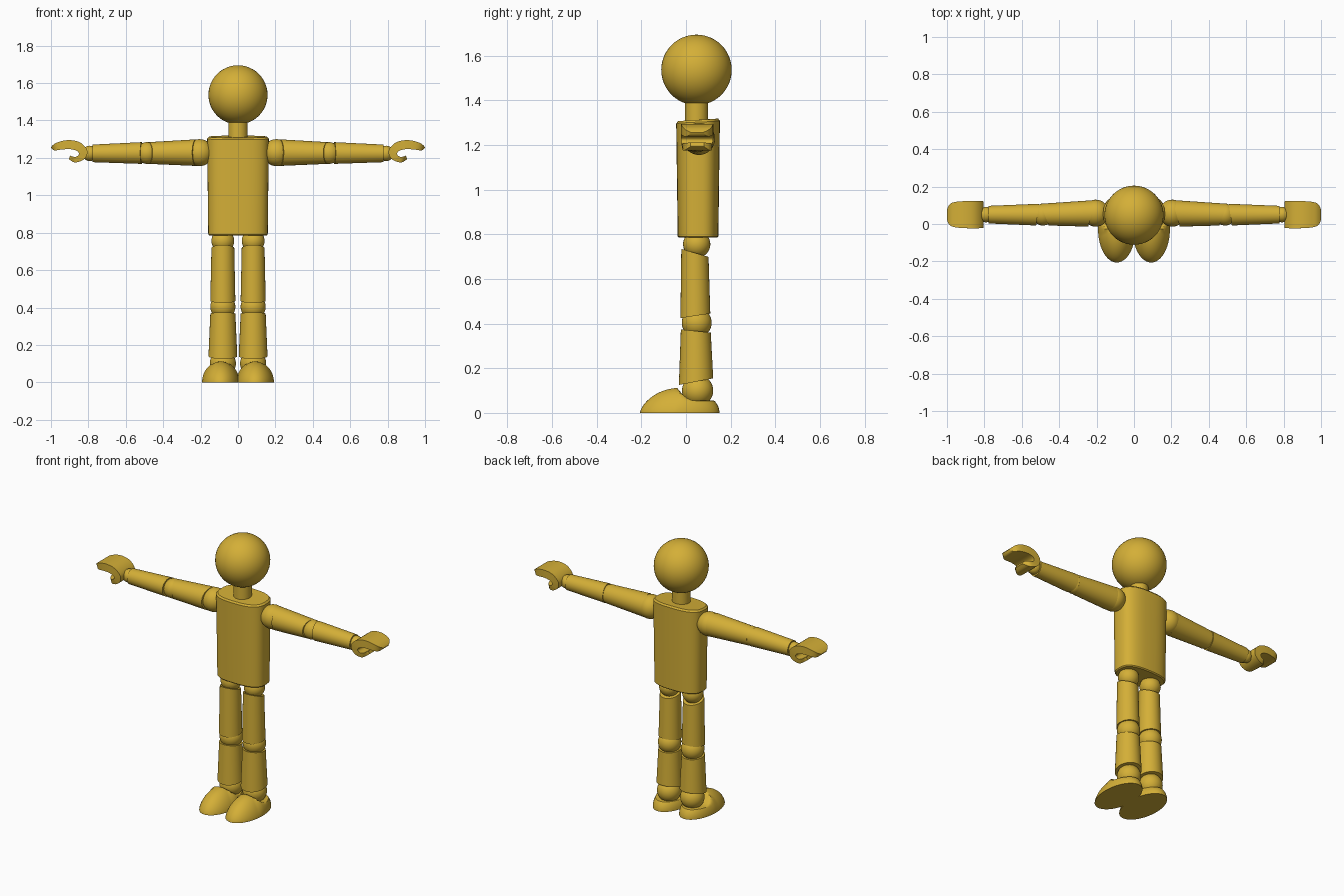
import bpy
import bmesh
from math import sin, cos, pi, sqrt, radians
from mathutils import Matrix, Vector

cube = bpy.data.objects.get("Cube")
if cube:
    bpy.data.objects.remove(cube, do_unlink=True)

gold = bpy.data.materials.new("gold")
gold.use_nodes = True
COLOUR = (0.658, 0.429, 0.038, 1)
gold.diffuse_color = COLOUR
gold.node_tree.nodes["Principled BSDF"].inputs["Base Color"].default_value = COLOUR

SEGMENTS = 48
DEPTH = 0.05  # y of the body's centre line


def finish(name, bm, side=1):
    """Turn a bmesh into a smooth object, flipped across x for the right side."""
    if side < 0:
        bmesh.ops.scale(bm, vec=(-1, 1, 1), verts=bm.verts)
    bmesh.ops.recalc_face_normals(bm, faces=bm.faces)
    mesh = bpy.data.meshes.new(name)
    bm.to_mesh(mesh)
    bm.free()
    for poly in mesh.polygons:
        poly.use_smooth = True
    mesh.set_sharp_from_angle(angle=radians(35))
    mesh.materials.append(gold)
    bpy.context.collection.objects.link(bpy.data.objects.new(name, mesh))


def loft(name, rings, side=1):
    """Skin a row of closed rings and cap both ends."""
    bm = bmesh.new()
    rows = [[bm.verts.new(p) for p in ring] for ring in rings]
    for a, b in zip(rows, rows[1:]):
        for i in range(len(a)):
            j = (i + 1) % len(a)
            bm.faces.new((a[i], a[j], b[j], b[i]))
    bm.faces.new(rows[0])
    bm.faces.new(rows[-1])
    finish(name, bm, side)


def ball(name, centre, radius, side=1):
    bm = bmesh.new()
    bmesh.ops.create_uvsphere(bm, u_segments=SEGMENTS, v_segments=24, radius=radius,
                              matrix=Matrix.Translation(centre))
    finish(name, bm, side)


def angles():
    return [2 * pi * i / SEGMENTS for i in range(SEGMENTS)]


def limb(name, axis, ends, side):
    """Tapered cylinder with slanted ends: (centre, radius, slant) per end."""
    rings = []
    for (x, y, z), r, slant in ends:
        ring = []
        for t in angles():
            c, s = cos(t), sin(t)
            if axis == "x":
                ring.append((x + slant * s, y + r * s, z + r * c))
            else:
                ring.append((x + r * c, y + r * s, z + slant * s))
        rings.append(ring)
    loft(name, rings, side)


def power(v, n):
    return abs(v) ** n * (1 if v > 0 else -1)


# Torso: rounded box section with softened rims and a slightly sloping top
def torso_ring(z, a, b, slope):
    return [(a * power(cos(t), 0.72), DEPTH + 0.004 + b * power(sin(t), 0.72),
             z + slope * sin(t)) for t in angles()]


loft("torso", [torso_ring(0.785, 0.153, 0.085, 0),
               torso_ring(0.791, 0.159, 0.091, 0),
               torso_ring(1.303, 0.165, 0.098, 0.006),
               torso_ring(1.313, 0.156, 0.09, 0.006)])

# Head and neck
ball("head", (0, 0.047, 1.537), 0.158)
limb("neck", "z", [((0, 0.047, 1.29), 0.052, 0), ((0, 0.047, 1.41), 0.052, 0)], 1)


# Hand: stations of (outer x, outer z, inner x, inner z, half width) along a hook
HOOK = [
    (1.0, 1.256, 0.997, 1.25, 0.025),
    (0.99, 1.268, 0.98, 1.239, 0.05),
    (0.965, 1.283, 0.955, 1.243, 0.066),
    (0.91, 1.295, 0.905, 1.247, 0.072),
    (0.85, 1.285, 0.87, 1.241, 0.073),
    (0.81, 1.25, 0.852, 1.228, 0.072),
    (0.808, 1.213, 0.854, 1.214, 0.07),
    (0.835, 1.185, 0.87, 1.205, 0.067),
    (0.875, 1.176, 0.887, 1.208, 0.058),
    (0.905, 1.194, 0.897, 1.212, 0.03),
]


def smooth(points, steps=4):
    """Catmull-Rom curve through the given tuples."""
    pts = [Vector(p) for p in points]
    last = len(pts) - 1
    out = []
    for i in range(last):
        a, b, c, d = (pts[max(0, min(last, i + k))] for k in (-1, 0, 1, 2))
        for k in range(steps):
            t = k / steps
            out.append(b + (c - a) * (t / 2) + (2 * a - 5 * b + 4 * c - d) * (t * t / 2)
                       + (3 * b - a - 3 * c + d) * (t ** 3 / 2))
    return out + [pts[-1]]


def hand(name, side):
    rings = []
    for ox, oz, ix, iz, w in smooth(HOOK):
        lo, hi = DEPTH - w, DEPTH + w
        rings.append([(ox, lo, oz), (ox, hi, oz), (ix, hi, iz), (ix, lo, iz)])
    loft(name, rings, side)


# Foot: half ellipsoid with a low toe and a flattened seat for the ankle
def foot(name, side):
    cx, cy, a, b, height = 0.092, -0.028, 0.1, 0.178, 0.112
    rings = []
    for k in range(25):
        r = sin(pi / 2 * (1 - k / 25))
        ring = []
        for t in angles():
            y = cy + b * r * sin(t)
            dome = height * sqrt(1 - r * r) ** (1.3 if y < cy else 1)
            seat = 0.055 + 9 * max(0, 0.04 - y) ** 2
            ring.append((cx + a * r * cos(t), y, min(dome, seat)))
        rings.append(ring)
    loft(name, rings, side)


for label, side in (("left", 1), ("right", -1)):
    # Arm
    z = 1.226
    ball(label + "_shoulder", (0.205, 0.058, 1.228), 0.072, side)
    limb(label + "_upper_arm", "x", [((0.225, 0.057, 1.228), 0.071, -0.02),
                                     ((0.478, DEPTH, z), 0.058, 0.022)], side)
    ball(label + "_elbow", (0.487, DEPTH, z), 0.058, side)
    limb(label + "_forearm", "x", [((0.515, DEPTH, z), 0.058, -0.008),
                                   ((0.778, DEPTH, 1.224), 0.047, 0)], side)
    ball(label + "_wrist", (0.792, DEPTH, 1.224), 0.041, side)
    hand(label + "_hand", side)

    # Leg
    x = 0.081
    ball(label + "_hip", (x, 0.048, 0.756), 0.061, side)
    limb(label + "_thigh", "z", [((x, 0.04, 0.717), 0.061, -0.018),
                                 ((x, 0.042, 0.435), 0.067, 0.01)], side)
    ball(label + "_knee", (x, 0.048, 0.404), 0.067, side)
    limb(label + "_shin", "z", [((x, 0.044, 0.367), 0.067, -0.007),
                                ((x, 0.045, 0.14), 0.077, 0.015)], side)
    ball(label + "_ankle", (x, 0.052, 0.1), 0.07, side)
    foot(label + "_foot", side)
